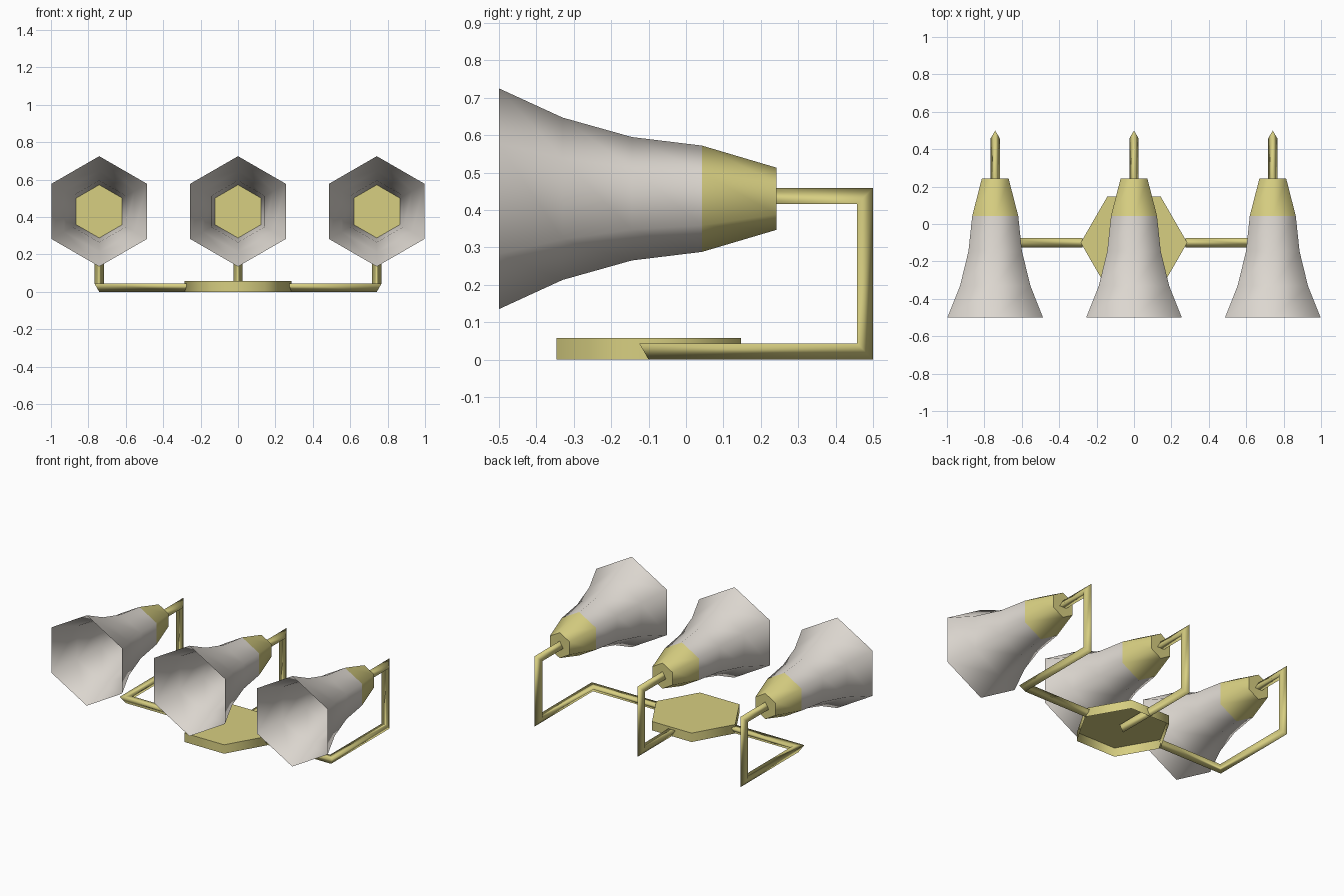
import bpy, bmesh
from math import sin, cos, pi
from mathutils import Vector

if "Cube" in bpy.data.objects:
    bpy.data.objects.remove(bpy.data.objects["Cube"])


def material(name, rgb):
    m = bpy.data.materials.new(name)
    m.use_nodes = True
    m.diffuse_color = (*rgb, 1)
    m.node_tree.nodes["Principled BSDF"].inputs["Base Color"].default_value = (*rgb, 1)
    return m


BRASS = material("pale brass", (0.68, 0.62, 0.22))
GLASS = material("frosted grey", (0.72, 0.68, 0.63))


def loft(name, rings, mat, cap_start=True, cap_end=True):
    """Join matching rings of points with smooth sides and flat end caps."""
    bm = bmesh.new()
    loops = [[bm.verts.new(p) for p in ring] for ring in rings]
    n = len(loops[0])
    for a, b in zip(loops, loops[1:]):
        for i in range(n):
            j = (i + 1) % n
            bm.faces.new((a[i], a[j], b[j], b[i])).smooth = True
    if cap_start:
        bm.faces.new(loops[0][::-1])
    if cap_end:
        bm.faces.new(loops[-1])
    bmesh.ops.recalc_face_normals(bm, faces=bm.faces)
    me = bpy.data.meshes.new(name)
    bm.to_mesh(me)
    bm.free()
    me.materials.append(mat)
    ob = bpy.data.objects.new(name, me)
    bpy.context.collection.objects.link(ob)
    return ob


def lamp_ring(x, y, r):
    """Hexagon around the lamp axis, with a corner pointing up."""
    return [(x + r * sin(i * pi / 3), y, AXIS_Z + r * cos(i * pi / 3)) for i in range(6)]


def mitred_arm(name, points):
    """Triangular bar along a path, one edge facing outward, mitred at corners."""
    pts = [Vector(p) for p in points]
    dirs = [(b - a).normalized() for a, b in zip(pts, pts[1:])]
    down = Vector((0, 0, -1))
    side = dirs[0].cross(down)
    ring = [pts[0] + BAR_R * (down * cos(a) + side * sin(a))
            for a in (0, 2 * pi / 3, 4 * pi / 3)]
    rings = [ring]
    for i, d in enumerate(dirs):
        n = d + dirs[i + 1] if i + 1 < len(dirs) else d
        ring = [v + d * ((pts[i + 1] - v).dot(n) / d.dot(n)) for v in ring]
        rings.append(ring)
    return loft(name, rings, BRASS)


AXIS_Z = 0.43
BAR_R = 0.0287
SPACING = 0.742
BASE_Y, BASE_R = -0.1, 0.285
BACK_Y = 0.5 - BAR_R

# Wall plate, open underneath
loft("base_plate",
     [[(BASE_R * cos(i * pi / 3), BASE_Y + BASE_R * sin(i * pi / 3), z) for i in range(6)]
      for z in (0, 0.058)], BRASS, cap_start=False)

for label, s in (("right", -1), ("centre", 0), ("left", 1)):
    x = s * SPACING

    # Flared shade, open at both ends
    profile = [(-0.5, 0.295), (-0.33, 0.217), (-0.145, 0.165), (0.043, 0.142)]
    loft(label + "_shade", [lamp_ring(x, y, r) for y, r in profile], GLASS, False, False)

    # Tapered socket behind the shade
    loft(label + "_socket", [lamp_ring(x, 0.043, 0.142), lamp_ring(x, 0.242, 0.083)], BRASS)

    # Bent arm from plate to socket
    path = [(x, BASE_Y, BAR_R), (x, BACK_Y, BAR_R), (x, BACK_Y, AXIS_Z), (x, 0.24, AXIS_Z)]
    if s:
        path.insert(0, (s * 0.275, BASE_Y, BAR_R))
    mitred_arm(label + "_arm", path)
